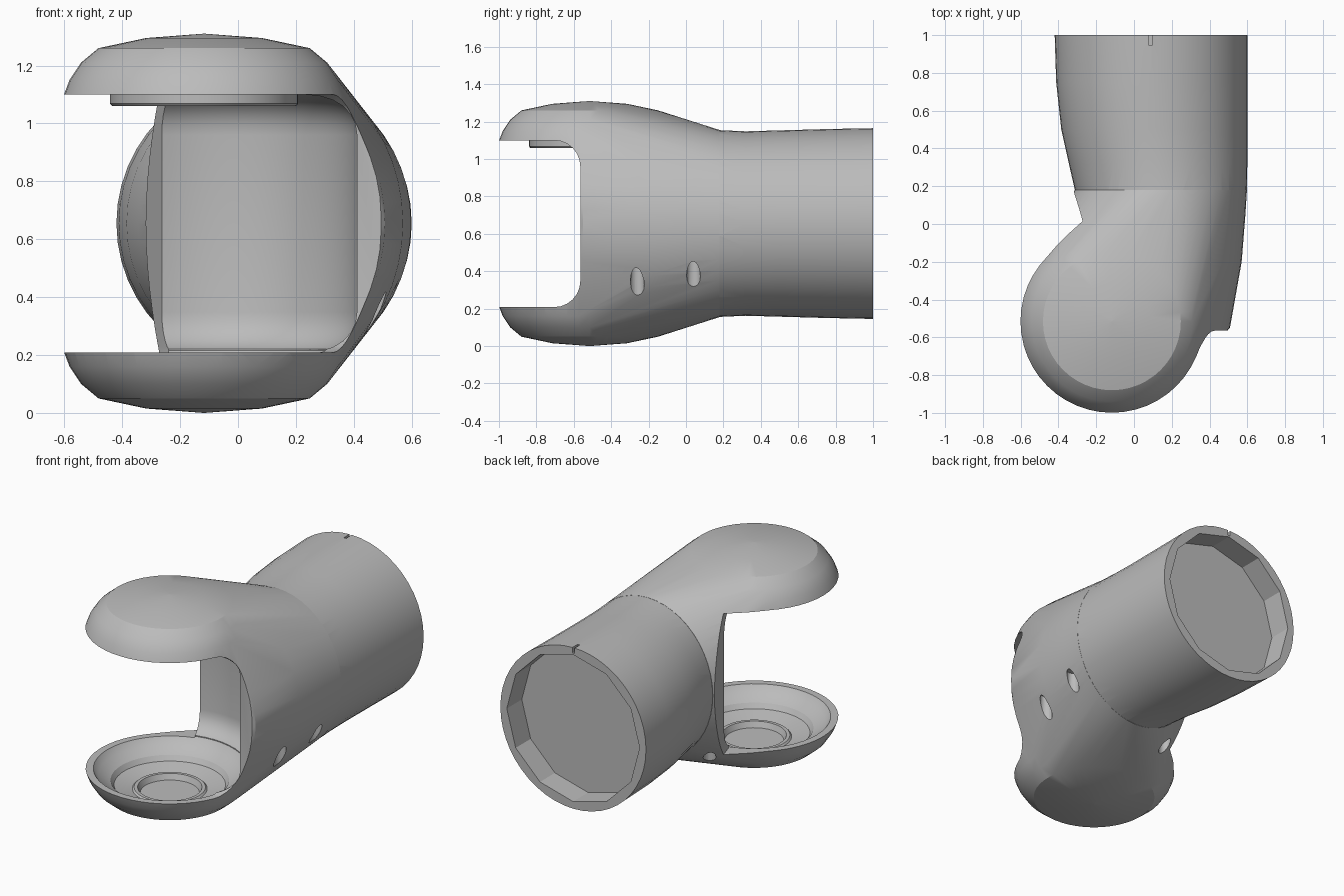
import bpy, bmesh, math
from mathutils import Vector

if "Cube" in bpy.data.objects:
    bpy.data.objects.remove(bpy.data.objects["Cube"])

grey = bpy.data.materials.new("light_grey")
grey.use_nodes = True
grey.diffuse_color = (0.5, 0.5, 0.5, 1)
grey.node_tree.nodes["Principled BSDF"].inputs["Base Color"].default_value = (0.5, 0.5, 0.5, 1)

AXIS = Vector((-0.117, -0.515, 0))   # hinge axis
MID = 0.655                          # height of the tube centre
SIDES = 48


def finish(name, bm):
    bmesh.ops.recalc_face_normals(bm, faces=bm.faces)
    mesh = bpy.data.meshes.new(name)
    bm.to_mesh(mesh)
    bm.free()
    mesh.materials.append(grey)
    obj = bpy.data.objects.new(name, mesh)
    bpy.context.collection.objects.link(obj)
    return obj


def loft(name, rings):
    """Skin a list of closed rings and cap both ends."""
    bm = bmesh.new()
    loops = [[bm.verts.new(p) for p in ring] for ring in rings]
    n = len(loops[0])
    for a, b in zip(loops, loops[1:]):
        for i in range(n):
            j = (i + 1) % n
            bm.faces.new((a[i], a[j], b[j], b[i]))
    bm.faces.new(loops[0][::-1])
    bm.faces.new(loops[-1])
    return finish(name, bm)


def hull(name, rings):
    """Convex skin around a list of rings."""
    bm = bmesh.new()
    verts = [bm.verts.new(p) for ring in rings for p in ring]
    result = bmesh.ops.convex_hull(bm, input=verts)
    inside = [v for v in result["geom_interior"] if isinstance(v, bmesh.types.BMVert)]
    bmesh.ops.delete(bm, geom=inside, context="VERTS")
    return finish(name, bm)


def turned_rings(profile, centre=AXIS, sides=SIDES):
    """Rings about a vertical axis from (radius, z) points."""
    turn = [2 * math.pi * i / sides for i in range(sides)]
    return [[(centre.x + r * math.cos(t), centre.y + r * math.sin(t), z) for t in turn]
            for r, z in profile]


def section(y, right, left, half_height):
    """Elliptical tube cross-section between two x limits."""
    cx, a = (left + right) / 2, (left - right) / 2
    turn = [2 * math.pi * i / SIDES for i in range(SIDES)]
    return [(cx + a * math.cos(t), y, MID + half_height * math.sin(t)) for t in turn]


def apply_boolean(target, tool, operation):
    mod = target.modifiers.new(tool.name, "BOOLEAN")
    mod.operation, mod.solver, mod.object = operation, "EXACT", tool
    bpy.context.view_layer.objects.active = target
    bpy.ops.object.modifier_apply(modifier=mod.name)
    bpy.data.objects.remove(tool)


def smooth(obj):
    bpy.ops.object.select_all(action="DESELECT")
    obj.select_set(True)
    bpy.context.view_layer.objects.active = obj
    bpy.ops.object.shade_smooth_by_angle(angle=math.radians(26))


# Arm tube, pinched on its right towards the hinge
stations = [(1, -.42, .6, .51), (.75, -.412, .6, .505), (.5, -.385, .6, .498),
            (.32, -.345, .6, .493), (.18, -.313, .597, .499), (0, -.28, .575, .49)]
body = loft("arm_shell", [section(*s) for s in stations])

# Domed hinge ends, mirrored about the middle height and blended into the tube
dome = [(.002, 0), (.2, .015), (.365, .05), (.425, .1), (.465, .16), (.484, .21)]
barrel = turned_rings(dome + [(r, 2 * MID - z) for r, z in dome[::-1]])
blend = [(.18, -.314, .598, .5), (.04, -.34, .589, .52), (-.2, -.4, .57, .56),
         (-.55, -.45, .508, .53)]
apply_boolean(body, hull("hinge_blend", barrel + [section(*s) for s in blend]), "UNION")


# Jaw opening with a filleted concave back wall
def footprint(z, d):
    r = .53 - d
    start, end = math.asin((-.05 - d) / r), math.radians(106)
    arc = [start + (end - start) * i / 28 for i in range(29)]
    pts = [(AXIS.x + r * math.cos(t), AXIS.y + r * math.sin(t), z) for t in arc]
    front, (x, back, _) = pts[0][1], pts[-1]
    return pts + [(x - .06, back + .19, z), (-1.5, back + .19, z), (-1.5, -1.5, z),
                  (1.5, -1.5, z), (1.5, front, z)]


FILLET, LOW, HIGH = .14, .208, 1.1
steps = [math.radians(15 * i) for i in range(7)]
layers = [(LOW + FILLET * (1 - math.cos(t)), FILLET * (1 - math.sin(t))) for t in steps]
layers += [(HIGH + LOW - z, d) for z, d in layers[::-1]]
apply_boolean(body, loft("jaw_cutter", [footprint(z, d) for z, d in layers]), "DIFFERENCE")

# Dished lower cup with a sunken seat
cup = [(.17, .055), (.185, .09), (.205, .09), (.215, .08), (.32, .105), (.34, .135),
       (.41, .17), (.445, .215), (.445, .23)]
apply_boolean(body, loft("cup_cutter", turned_rings(cup)), "DIFFERENCE")

# Shallow socket in the tube's back end
socket = [[(.09 + .465 * math.cos(math.pi * i / 6), y, MID + .465 * math.sin(math.pi * i / 6))
           for i in range(12)] for y in (.85, 1.1)]
apply_boolean(body, loft("socket_cutter", socket), "DIFFERENCE")

# Alignment notch in the top of the rim
notch = [[(x, y, z) for x, y in ((.08, .945), (.096, .945), (.096, 1.1), (.08, 1.1))]
         for z in (1.13, 1.3)]
apply_boolean(body, loft("notch_cutter", notch), "DIFFERENCE")

# Screw holes drilled from below
for x, y, top in ((.475, -.26, .44), (.515, .04, .455), (-.2, .05, .27)):
    drill = turned_rings([(.037, -.1), (.037, top)], Vector((x, y, 0)), 16)
    apply_boolean(body, loft("screw_cutter", drill), "DIFFERENCE")
smooth(body)

# Round boss hanging under the upper hinge end
boss = loft("upper_boss", turned_rings([(.3, 1.13), (.325, 1.1), (.325, 1.068), (.318, 1.06)]))
smooth(boss)
